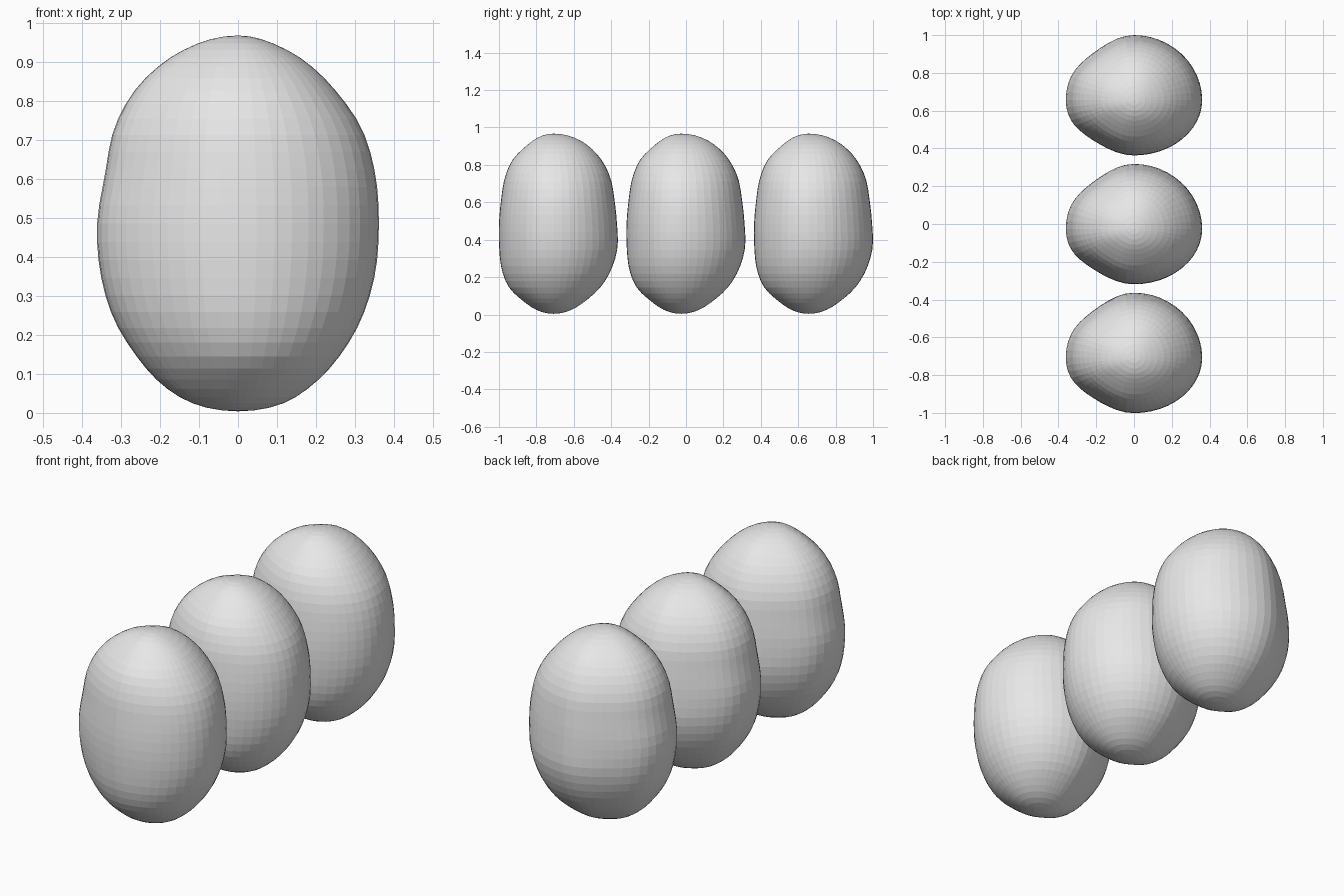
import bpy, bmesh, math

if "Cube" in bpy.data.objects:
    bpy.data.objects.remove(bpy.data.objects["Cube"])

SEGMENTS, RINGS = 48, 32
SPACING = 0.682      # distance between the pebbles along y
POLE_Y = -0.026      # poles sit slightly in front of each pebble's middle

# radii every 15 degrees from bottom pole to top pole
LEFT = [0, .105, .19, .26, .32, .353, .361, .341, .318, .265, .185, .092, 0]
RIGHT = [0, .105, .187, .26, .318, .352, .361, .352, .318, .25, .17, .08, 0]
FRONT = [0, .082, .158, .238, .278, .291, .292, .281, .262, .22, .145, .075, 0]
BACK = [0, .085, .165, .25, .31, .342, .339, .326, .305, .257, .185, .098, 0]


def smooth(table, t):
    """Catmull-Rom interpolation of a pole-to-pole table, t in 0..1."""
    p = [-table[1]] + table + [-table[-2]]
    s = t * (len(table) - 1)
    i = min(int(s), len(table) - 2)
    f = s - i
    a, b, c, d = p[i:i + 4]
    return b + 0.5 * f * (c - a + f * (2 * a - 5 * b + 4 * c - d
                                       + f * (3 * (b - c) + d - a)))


def pebble_mesh():
    bm = bmesh.new()
    rings = []
    for r in range(1, RINGS):
        t = r / RINGS
        z = 0.4855 - 0.4815 * math.cos(math.pi * t)
        xl, xr, yf, yb = (smooth(k, t) for k in (LEFT, RIGHT, FRONT, BACK))
        ring = []
        for s in range(SEGMENTS):
            a = 2 * math.pi * s / SEGMENTS
            c, n = math.cos(a), math.sin(a)
            x = c * (xr if c > 0 else xl)
            y = n * (yb if n > 0 else yf)
            if c < 0:                       # left side is a little pinched
                y *= 1 - 0.4 * c * c * n * n
            ring.append(bm.verts.new((x, y + POLE_Y, z)))
        rings.append(ring)
    bottom = bm.verts.new((0, POLE_Y, 0.004))
    top = bm.verts.new((0, POLE_Y, 0.967))
    for s in range(SEGMENTS):
        e = (s + 1) % SEGMENTS
        bm.faces.new((bottom, rings[0][e], rings[0][s]))
        bm.faces.new((top, rings[-1][s], rings[-1][e]))
        for lo, hi in zip(rings, rings[1:]):
            bm.faces.new((lo[s], lo[e], hi[e], hi[s]))
    mesh = bpy.data.meshes.new("pebble")
    bm.to_mesh(mesh)
    bm.free()
    return mesh


grey = bpy.data.materials.new("light grey")
grey.diffuse_color = (0.8, 0.8, 0.8, 1)
grey.use_nodes = True
grey.node_tree.nodes["Principled BSDF"].inputs["Base Color"].default_value = grey.diffuse_color
mesh = pebble_mesh()
mesh.materials.append(grey)

# three identical pebbles in a row
for name, k in (("front_pebble", -1), ("middle_pebble", 0), ("back_pebble", 1)):
    obj = bpy.data.objects.new(name, mesh)
    obj.location.y = k * SPACING
    bpy.context.collection.objects.link(obj)
